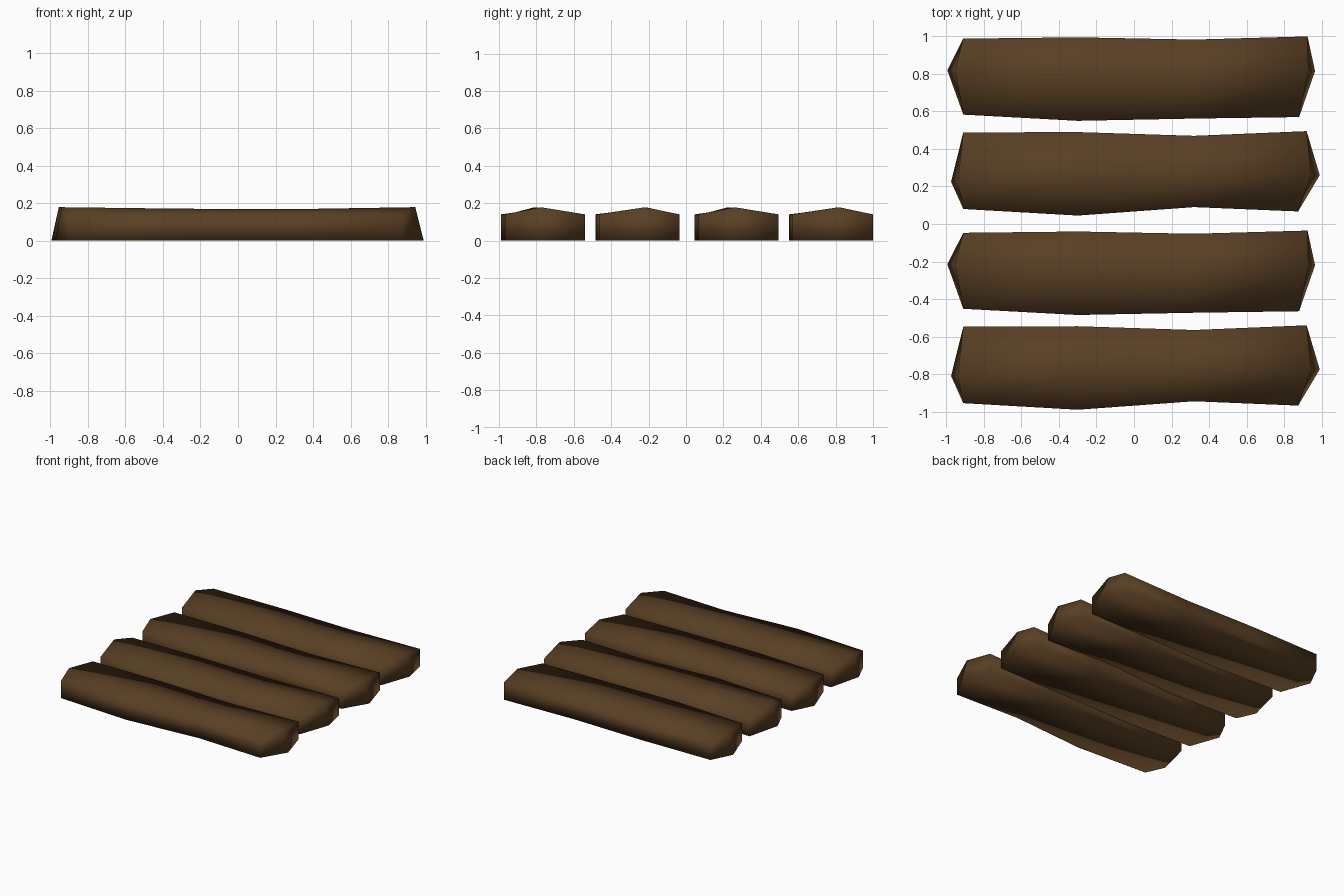
import bpy, bmesh

old = bpy.data.objects.get("Cube")
if old:
    bpy.data.objects.remove(old)

# One dark wood colour for all planks
wood = bpy.data.materials.new("dark_brown_wood")
wood.use_nodes = True
colour = (0.1, 0.05, 0.017, 1)
wood.diffuse_color = colour
wood.node_tree.nodes["Principled BSDF"].inputs["Base Color"].default_value = colour

EDGE_TOP = 0.14
RIDGE_Z = (0.178, 0.17, 0.168, 0.178)


def plank(name, front, back, tips, ridge, y_shift):
    """Rough-hewn plank: wavy front and back edges, pointed ends, ridged top."""
    bm = bmesh.new()

    def row(points, z):
        return [bm.verts.new((x, y + y_shift, z)) for x, y in points]

    front_low, front_top = row(front, 0), row(front, EDGE_TOP)
    back_low, back_top = row(back, 0), row(back, EDGE_TOP)
    left_tip, right_tip = row(tips, 0)
    crest = [bm.verts.new((x, y + y_shift, z)) for (x, y), z in zip(ridge, RIDGE_Z)]

    # Long walls and the two slopes of the top
    for a, b in ((front_low, front_top), (front_top, crest),
                 (crest, back_top), (back_top, back_low)):
        for i in range(3):
            bm.faces.new((a[i], a[i + 1], b[i + 1], b[i]))
    # Pointed ends
    for i, tip in ((0, left_tip), (3, right_tip)):
        for low, top in ((front_low, front_top), (back_low, back_top)):
            bm.faces.new((low[i], top[i], crest[i], tip))
    # Flat underside
    bm.faces.new([left_tip] + back_low + [right_tip] + front_low[::-1])

    bmesh.ops.recalc_face_normals(bm, faces=bm.faces)
    for face in bm.faces:
        face.smooth = True
    mesh = bpy.data.meshes.new(name)
    bm.to_mesh(mesh)
    bm.free()
    mesh.materials.append(wood)
    bpy.context.collection.objects.link(bpy.data.objects.new(name, mesh))


# Two plank shapes, each used twice
straight = dict(
    front=((-0.91, 0.583), (-0.3, 0.55), (0.32, 0.562), (0.88, 0.57)),
    back=((-0.91, 0.988), (-0.3, 0.995), (0.32, 0.983), (0.925, 1.0)),
    tips=((-0.995, 0.82), (0.965, 0.815)),
    ridge=((-0.955, 0.82), (-0.3, 0.79), (0.32, 0.79), (0.93, 0.815)))
wavy = dict(
    front=((-0.91, 0.08), (-0.3, 0.045), (0.32, 0.09), (0.875, 0.067)),
    back=((-0.91, 0.488), (-0.3, 0.49), (0.32, 0.47), (0.92, 0.495)),
    tips=((-0.975, 0.225), (0.99, 0.26)),
    ridge=((-0.94, 0.225), (-0.3, 0.26), (0.32, 0.27), (0.945, 0.26)))

for place, shift in (("back", 0), ("front", -1.035)):
    plank(place + "_straight_plank", y_shift=shift, **straight)
    plank(place + "_wavy_plank", y_shift=shift, **wavy)
